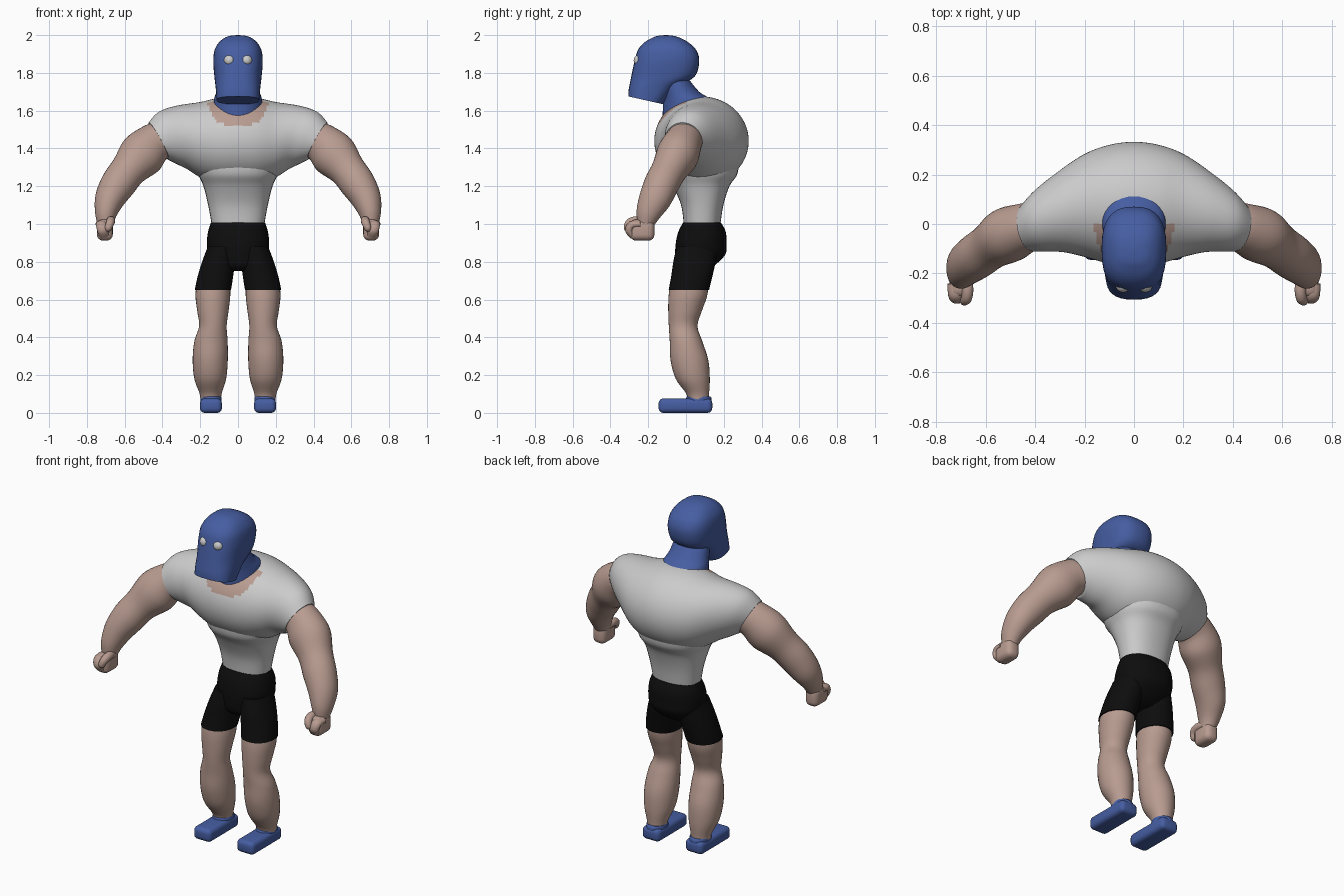
import bpy, bmesh, math
from mathutils import Vector, Matrix

if "Cube" in bpy.data.objects:
    bpy.data.objects.remove(bpy.data.objects["Cube"])


def material(name, rgb):
    m = bpy.data.materials.new(name)
    m.diffuse_color = (*rgb, 1)
    m.use_nodes = True
    m.node_tree.nodes["Principled BSDF"].inputs["Base Color"].default_value = m.diffuse_color
    return m


SKIN = material("skin", (0.48, 0.33, 0.28))
BLUE = material("blue", (0.06, 0.11, 0.36))
BLACK = material("black", (0.004, 0.004, 0.004))
WHITE = material("white", (0.62, 0.62, 0.62))


def finish(name, bm, mat, mirror=False, angle=50):
    """Turn a bmesh into a smooth-shaded object, optionally mirrored in x."""
    bmesh.ops.recalc_face_normals(bm, faces=bm.faces)
    for f in bm.faces:
        f.smooth = True
    for e in bm.edges:
        if len(e.link_faces) == 2 and e.calc_face_angle(0) > math.radians(angle):
            e.smooth = False
    me = bpy.data.meshes.new(name)
    bm.to_mesh(me)
    bm.free()
    me.materials.append(mat)
    ob = bpy.data.objects.new(name, me)
    bpy.context.collection.objects.link(ob)
    if mirror:
        ob.modifiers.new("mirror", 'MIRROR').use_mirror_merge = False
    return ob


def spline(p, t):
    """Catmull-Rom through a list of equal-length vectors."""
    i = min(int(t), len(p) - 2)
    t -= i
    a, b, c, d = p[max(i - 1, 0)], p[i], p[i + 1], p[min(i + 2, len(p) - 1)]
    return [0.5 * (2 * q + (r - o) * t + (2 * o - 5 * q + 4 * r - s) * t * t
                   + (3 * q - o - 3 * r + s) * t ** 3) for o, q, r, s in zip(a, b, c, d)]


def loft(name, rings, mat, normals=None, ref=(0, 1, 0), p=2.0, n=32, steps=5, mirror=False):
    """Rings are (x, y, z, radius along ref, other radius); superellipse power p."""
    ref = Vector(ref)
    if normals is None:
        c = [Vector(r[:3]) for r in rings]
        normals = [(c[min(i + 1, len(c) - 1)] - c[max(i - 1, 0)]).normalized() for i in range(len(c))]
    elif len(normals) == 1:
        normals = normals * len(rings)
    data = [tuple(r) + tuple(v) for r, v in zip(rings, normals)]
    bm = bmesh.new()
    loops = []
    for k in range((len(rings) - 1) * steps + 1):
        x, y, z, a, b, *nv = spline(data, k / steps)
        nv = Vector(nv).normalized()
        v = nv.cross(ref).normalized()
        u = v.cross(nv)
        loop = []
        for j in range(n):
            t = 2 * math.pi * j / n
            ct, st = math.cos(t), math.sin(t)
            cu = math.copysign(abs(ct) ** (2 / p), ct) * a
            cv = math.copysign(abs(st) ** (2 / p), st) * b
            loop.append(bm.verts.new(Vector((x, y, z)) + u * cu + v * cv))
        loops.append(loop)
    for l0, l1 in zip(loops, loops[1:]):
        for j in range(n):
            bm.faces.new((l0[j], l0[(j + 1) % n], l1[(j + 1) % n], l1[j]))
    bm.faces.new(loops[0])
    bm.faces.new(loops[-1])
    return finish(name, bm, mat, mirror)


def rounded_box(name, centre, size, bevel, mat):
    bm = bmesh.new()
    bmesh.ops.create_cube(bm, size=1, matrix=Matrix.Translation(centre) @ Matrix.Diagonal((*size, 1)))
    bmesh.ops.bevel(bm, geom=bm.edges[:], offset=bevel, segments=4, profile=0.5, affect='EDGES')
    return finish(name, bm, mat, mirror=True)


Z = [(0, 0, 1)]

# Head: mask with flat tilted jaw
head = [(1.655, -.308, -.12, .113), (1.72, -.302, -.05, .118), (1.78, -.29, .045, .125),
        (1.86, -.273, .07, .131), (1.92, -.255, .055, .124), (1.96, -.222, .015, .102),
        (1.985, -.18, -.03, .072), (1.996, -.15, -.065, .042), (2.0, -.11, -.1, .005)]
loft("head", [(0, (f + b) / 2, z, (b - f) / 2, h) for z, f, b, h in head], BLUE,
     normals=[(0, .22, .98)] + Z * (len(head) - 1), p=2.6)

# Neck
loft("neck", [(0, .01, 1.5, .135, .135), (0, .01, 1.64, .133, .13), (0, -.03, 1.7, .1, .115),
              (0, -.06, 1.76, .08, .105)], BLUE, normals=Z)

# Eyes
bm = bmesh.new()
bmesh.ops.create_uvsphere(bm, u_segments=20, v_segments=12, radius=.03,
                          matrix=Matrix.Translation((.045, -.247, 1.866)))
finish("eyes", bm, WHITE, mirror=True)

# Chest and sleeves: one loft from cuff to cuff
half = [((.02 * 0, .082, 1.44, .25, .235), (1, 0, 0)), ((.1, .08, 1.44, .24, .228), (1, 0, 0)),
        ((.2, .075, 1.445, .208, .2), (1, 0, -.02)), ((.3, .045, 1.46, .16, .168), (.98, -.1, -.15)),
        ((.37, .015, 1.455, .128, .147), (.93, -.15, -.33)), ((.42, -.012, 1.438, .1, .112), (.87, -.15, -.47))]
left = [((-r[0], *r[1:]), (v[0], -v[1], -v[2])) for r, v in half[:0:-1]]
body = left + half
chest = loft("shirt_chest", [r for r, v in body], WHITE, normals=[v for r, v in body], n=72, steps=8)

# Bare neckline on the chest
chest.data.materials.append(SKIN)
for f in chest.data.polygons:
    c = f.center
    if c.y < 0 and c.z > 1.52 + .1 * abs(c.x) and abs(c.x) < .11 + (c.z - 1.53) * .5:
        f.material_index = 1

# Shirt waist
loft("shirt_waist", [(0, .085, .99, .096, .138), (0, .086, 1.1, .112, .158), (0, .08, 1.2, .15, .183),
                     (0, .08, 1.26, .19, .21), (0, .08, 1.32, .2, .225)], WHITE, normals=Z, p=2.3)

# Shorts
loft("shorts_seat", [(0, .085, 1.008, .1, .143), (0, .085, .96, .125, .158), (0, .08, .9, .134, .165),
                     (0, .076, .84, .133, .155), (0, .05, .78, .1, .12), (0, .04, .752, .06, .07)],
     BLACK, normals=Z, p=2.2)
loft("shorts_legs", [(.085, .06, .88, .11, .075), (.103, .045, .8, .112, .087), (.12, .03, .72, .109, .094),
                     (.133, .015, .65, .107, .096)], BLACK, normals=Z, p=2.1, mirror=True)

# Legs
loft("legs", [(.13, .02, .7, .1, .088), (.133, .01, .62, .102, .092), (.133, -.005, .54, .089, .083),
              (.133, -.015, .46, .076, .073), (.143, 0, .38, .086, .088), (.147, .018, .28, .1, .093),
              (.147, .036, .18, .09, .084), (.145, .062, .1, .06, .058), (.145, .065, .05, .055, .053)],
     SKIN, normals=Z, mirror=True)

# Shoes
rounded_box("shoes", (.143, -.003, .038), (.116, .284, .076), .025, BLUE)
loft("shoe_collars", [(.143, .065, .04, .07, .056), (.143, .068, .075, .068, .056),
                      (.143, .068, .088, .06, .054)], BLUE, normals=Z, mirror=True)

# Arms
loft("arms", [(.38, 0, 1.455, .095, .1), (.44, -.015, 1.43, .1, .106), (.51, -.045, 1.365, .112, .122),
              (.58, -.09, 1.285, .094, .097), (.635, -.13, 1.21, .092, .093), (.68, -.165, 1.13, .085, .079),
              (.7, -.2, 1.055, .065, .058), (.703, -.215, 1.0, .045, .042)], SKIN, mirror=True)

# Fists
rounded_box("fists", (.705, -.232, .968), (.084, .13, .112), .032, SKIN)
loft("thumbs", [(.68, -.2, 1.01, .02, .02), (.673, -.26, 1.018, .023, .023), (.677, -.3, 1.005, .022, .022),
                (.688, -.312, .975, .018, .018), (.692, -.31, .96, .006, .006)],
     SKIN, ref=(1, 0, 0), n=16, mirror=True)
loft("curled_fingers", [(.725, -.24, 1.0, .03, .02), (.722, -.285, .995, .03, .022),
                        (.715, -.3, .965, .03, .022), (.708, -.28, .935, .026, .018)],
     SKIN, ref=(1, 0, 0), n=16, mirror=True)
